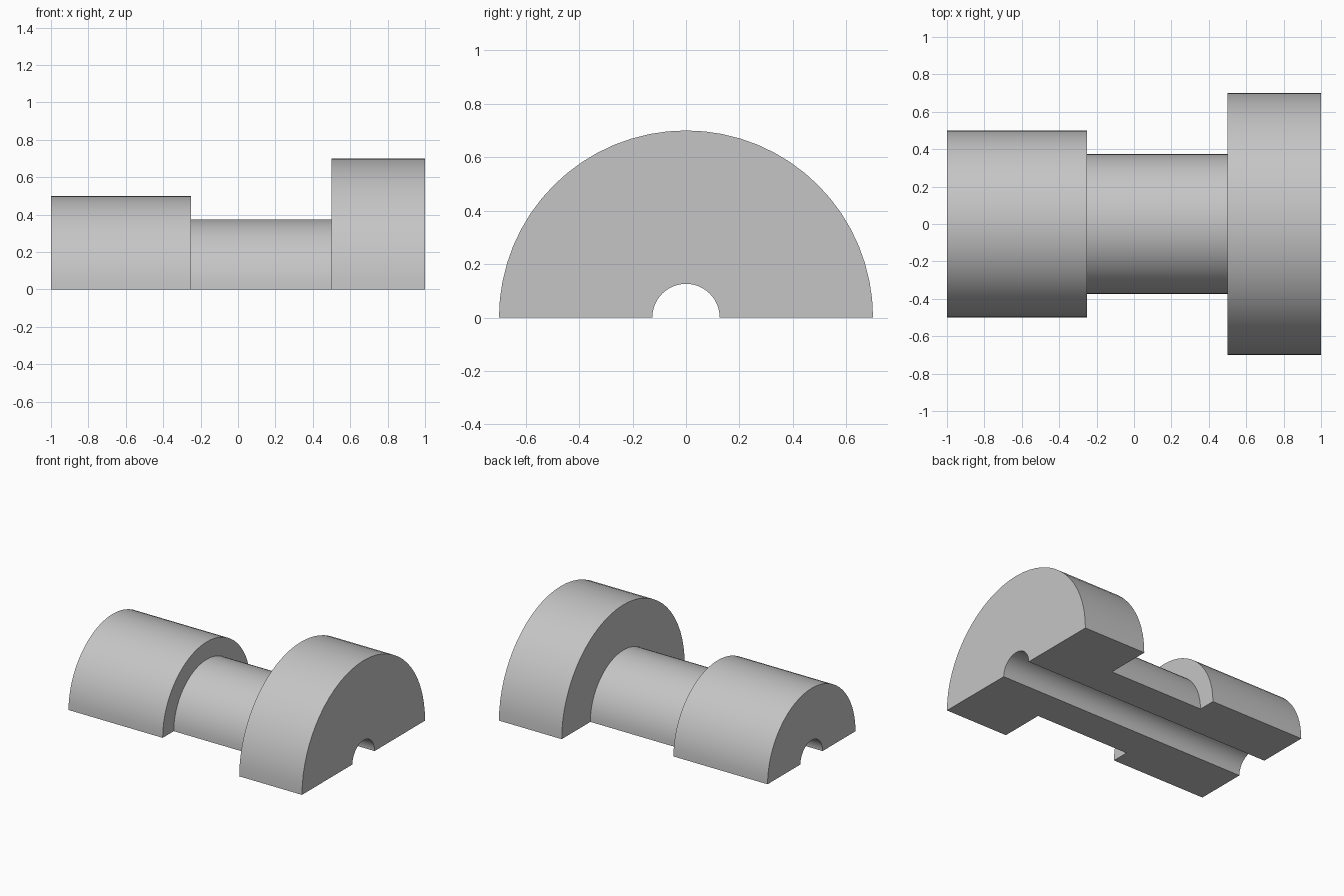
import bpy, bmesh, math

cube = bpy.data.objects.get("Cube")
if cube:
    bpy.data.objects.remove(cube, do_unlink=True)

# Plain grey material
grey = bpy.data.materials.new("light_grey")
grey.use_nodes = True
color = (0.56, 0.56, 0.56, 1)
grey.diffuse_color = color
grey.node_tree.nodes["Principled BSDF"].inputs["Base Color"].default_value = color

# Wall section as (x, radius): bore, wide flange, neck, rear barrel
BORE, BARREL, NECK, FLANGE = 0.126, 0.5, 0.374, 0.7
section = [(-1, BORE), (1, BORE), (1, FLANGE), (0.5, FLANGE),
           (0.5, NECK), (-0.25, NECK), (-0.25, BARREL), (-1, BARREL)]
STEPS = 32

# Sweep the section half a turn around the x axis
bm = bmesh.new()
rings = []
for i in range(STEPS + 1):
    a = math.pi * i / STEPS
    rings.append([bm.verts.new((x, -r * math.cos(a), r * math.sin(a)))
                  for x, r in section])
for r0, r1 in zip(rings, rings[1:]):
    for j in range(len(section)):
        k = (j + 1) % len(section)
        bm.faces.new((r0[j], r0[k], r1[k], r1[j]))

# Flat cut faces on the underside
bm.faces.new(rings[0])
bm.faces.new(rings[-1])
bmesh.ops.recalc_face_normals(bm, faces=bm.faces)

mesh = bpy.data.meshes.new("half_stepped_sleeve")
bm.to_mesh(mesh)
bm.free()
mesh.materials.append(grey)
sleeve = bpy.data.objects.new("half_stepped_sleeve", mesh)
bpy.context.collection.objects.link(sleeve)

# Smooth curved walls, crisp steps
bpy.ops.object.select_all(action='DESELECT')
sleeve.select_set(True)
bpy.context.view_layer.objects.active = sleeve
bpy.ops.object.shade_smooth_by_angle(angle=math.radians(30))
